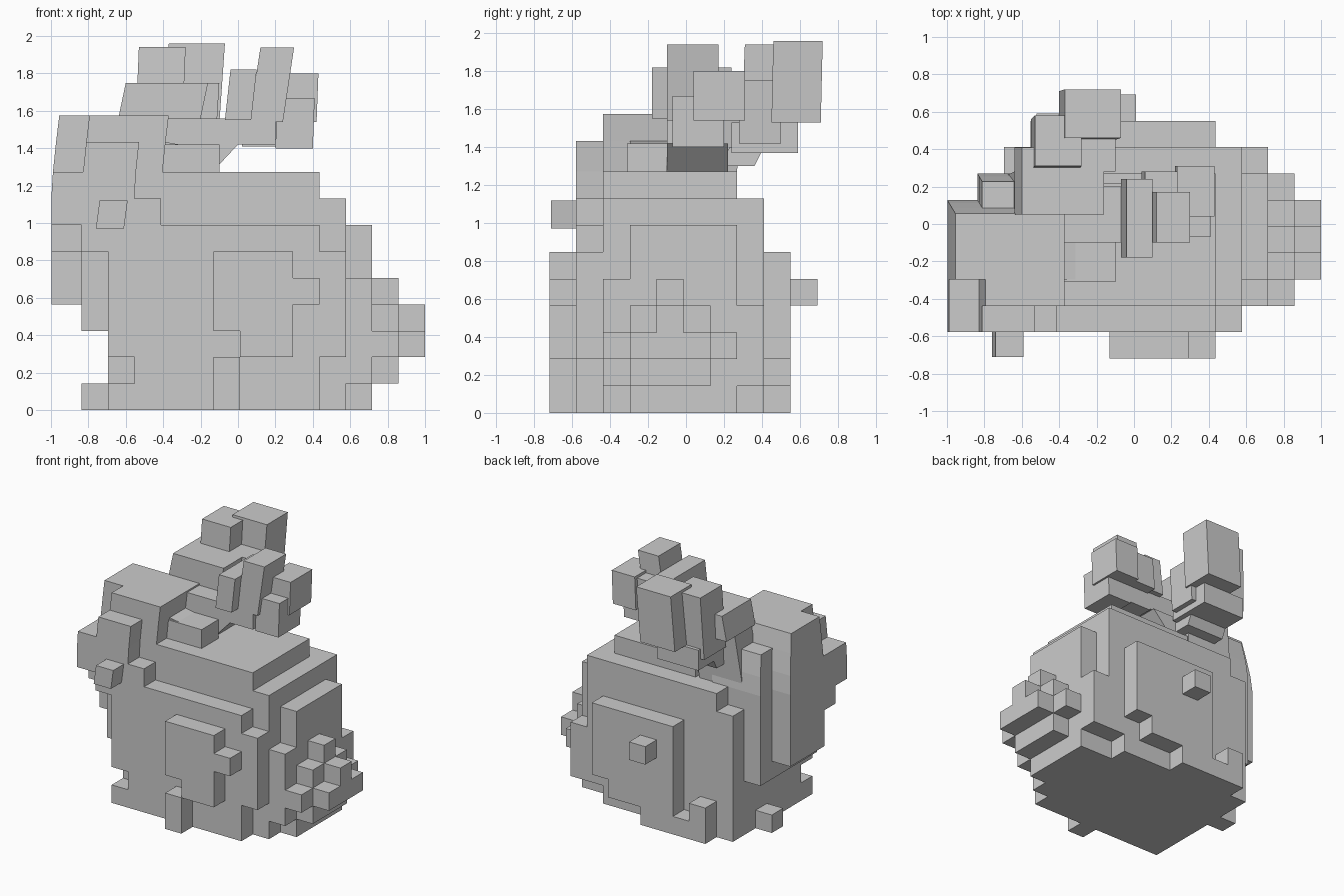
import bpy, bmesh
from mathutils import Vector

cube = bpy.data.objects.get("Cube")
if cube:
    bpy.data.objects.remove(cube, do_unlink=True)

stone = bpy.data.materials.new("plain grey")
stone.use_nodes = True
grey = (0.6, 0.6, 0.6, 1)
stone.diffuse_color = grey
stone.node_tree.nodes["Principled BSDF"].inputs["Base Color"].default_value = grey

UNIT = 0.1413
ORIGIN = Vector((1 - 14 * UNIT, -0.72, 0))


def add_object(name, bm):
    bmesh.ops.recalc_face_normals(bm, faces=bm.faces)
    mesh = bpy.data.meshes.new(name)
    bm.to_mesh(mesh)
    bm.free()
    mesh.materials.append(stone)
    obj = bpy.data.objects.new(name, mesh)
    bpy.context.collection.objects.link(obj)
    return obj


def fill(cells, boxes):
    """Fill blocks given as start and end cell along x, y and z."""
    for i0, i1, j0, j1, k0, k1 in boxes:
        cells.update((i, j, k) for i in range(i0, i1)
                     for j in range(j0, j1) for k in range(k0, k1))


def lean_head(point):
    """The head bulges at the cheeks and leans inward towards its crown."""
    if point.x < -0.9:
        point.x -= 0.02
    if point.x < -0.35 and point.z > 1.2:
        point.x += 0.12 * (point.z - 1.2)
        if point.y > 0:
            point.y -= 0.2 * (point.z - 1.2)
    if point.x < -0.3 and point.z > 1.35:
        point.z += 0.02
    return point


def skin(name, cells):
    """Build only the outer faces of the filled cells."""
    bm = bmesh.new()
    verts = {}
    for cell in cells:
        for axis in range(3):
            for side in (0, 1):
                near = list(cell)
                near[axis] += 2 * side - 1
                if tuple(near) in cells:
                    continue
                face = []
                for u, v in ((0, 0), (1, 0), (1, 1), (0, 1)):
                    corner = list(cell)
                    corner[axis] += side
                    corner[(axis + 1) % 3] += u
                    corner[(axis + 2) % 3] += v
                    key = tuple(corner)
                    if key not in verts:
                        verts[key] = bm.verts.new(lean_head(ORIGIN + Vector(key) * UNIT))
                    face.append(verts[key])
                bm.faces.new(face if side else face[::-1])
    return add_object(name, bm)


def slanted_blocks(name, blocks):
    """Each block: low corner, high corner, and the shift of its top."""
    bm = bmesh.new()
    for low, high, shift in blocks:
        for v in bmesh.ops.create_cube(bm, size=1)["verts"]:
            top = v.co.z > 0
            for a in range(3):
                v.co[a] = high[a] if v.co[a] > 0 else low[a]
            if top:
                v.co += Vector(shift)
    return add_object(name, bm)


cells = set()

# rounded body, stepped towards the base, top, front and back
fill(cells, [
    (2, 10, 1, 8, 0, 1), (10, 11, 2, 7, 0, 1),
    (3, 10, 1, 2, 1, 2), (2, 11, 2, 8, 1, 2),
    (2, 11, 2, 8, 2, 7), (3, 11, 2, 8, 7, 8), (5, 10, 2, 7, 8, 9),
    (2, 11, 1, 2, 2, 6), (3, 10, 1, 2, 6, 7),
    (5, 10, 8, 9, 2, 6), (5, 9, 8, 9, 1, 2), (4, 7, 8, 9, 0, 1),
    (6, 7, 9, 10, 4, 5),
])

# rump and tail, stepped as a cross
fill(cells, [
    (11, 12, 3, 7, 0, 7), (11, 12, 2, 8, 1, 4), (11, 12, 2, 7, 4, 5),
    (12, 13, 3, 6, 1, 4), (12, 13, 2, 7, 2, 3), (12, 13, 4, 5, 4, 5),
    (13, 14, 3, 6, 2, 3), (13, 14, 4, 5, 3, 4),
])

# haunch and feet
fill(cells, [
    (6, 9, 0, 1, 3, 6), (7, 9, 0, 1, 2, 3), (9, 10, 0, 1, 4, 5),
    (6, 7, 0, 1, 0, 2), (1, 2, 5, 6, 0, 1), (3, 4, 8, 9, 0, 2),
])

# chest, cheeks and head
fill(cells, [
    (1, 2, 2, 7, 3, 10), (0, 1, 3, 6, 4, 6), (0, 1, 2, 6, 6, 9),
    (0, 1, 1, 2, 7, 9), (0, 1, 3, 6, 9, 11),
    (1, 3, 1, 2, 6, 10), (2, 3, 2, 7, 7, 10),
    (3, 4, 1, 2, 7, 8), (3, 4, 2, 7, 8, 10),
    (4, 5, 2, 6, 8, 9), (4, 5, 3, 6, 9, 10), (1, 4, 2, 6, 10, 11),
])
skin("body", cells)

# eye
slanted_blocks("eye", [((-0.76, -0.71, 0.97), (-0.61, -0.57, 1.12), (0.02, 0, 0))])

# nape and brow that join the ears to the head
slanted_blocks("ear_roots", [
    ((-0.42, -0.31, 1.27), (-0.1, -0.1, 1.42), (0, 0, 0)),
    ((-0.45, -0.1, 1.27), (-0.14, 0.22, 1.42), (0.14, 0, 0)),
    ((-0.4, -0.1, 1.42), (0.2, 0.2, 1.56), (0, 0, 0)),
    ((-0.68, 0.05, 1.13), (-0.3, 0.26, 1.58), (0.06, 0.03, 0.02)),
])

# swept back ear
slanted_blocks("right_ear", [
    ((-0.4, 0.45, 1.53), (-0.1, 0.71, 1.94), (0.03, 0.01, 0.02)),
    ((-0.55, 0.29, 1.45), (-0.3, 0.56, 1.94), (0.02, 0.02, 0)),
    ((-0.36, 0.28, 1.42), (-0.12, 0.5, 1.75), (0.02, 0, 0)),
    ((-0.64, 0.05, 1.56), (-0.2, 0.41, 1.75), (0.04, 0, 0)),
    ((-0.52, 0.24, 1.37), (-0.16, 0.59, 1.53), (0, 0, 0)),
    ((-0.52, 0.18, 1.3), (-0.2, 0.36, 1.4), (0, 0.05, 0)),
])

# upright ear
slanted_blocks("left_ear", [
    ((-0.07, -0.18, 1.55), (0.07, 0.24, 1.82), (0.03, 0, 0)),
    ((0.06, -0.1, 1.54), (0.24, 0.17, 1.93), (0.06, 0, 0.01)),
    ((0.2, -0.07, 1.4), (0.4, 0.2, 1.67), (0.01, 0, 0)),
    ((0.22, 0.04, 1.54), (0.42, 0.31, 1.8), (0.01, 0, 0)),
    ((0.02, -0.06, 1.41), (0.24, 0.2, 1.6), (0.02, 0, 0)),
    ((0.04, 0.05, 1.54), (0.24, 0.28, 1.78), (0.02, 0, 0)),
])
